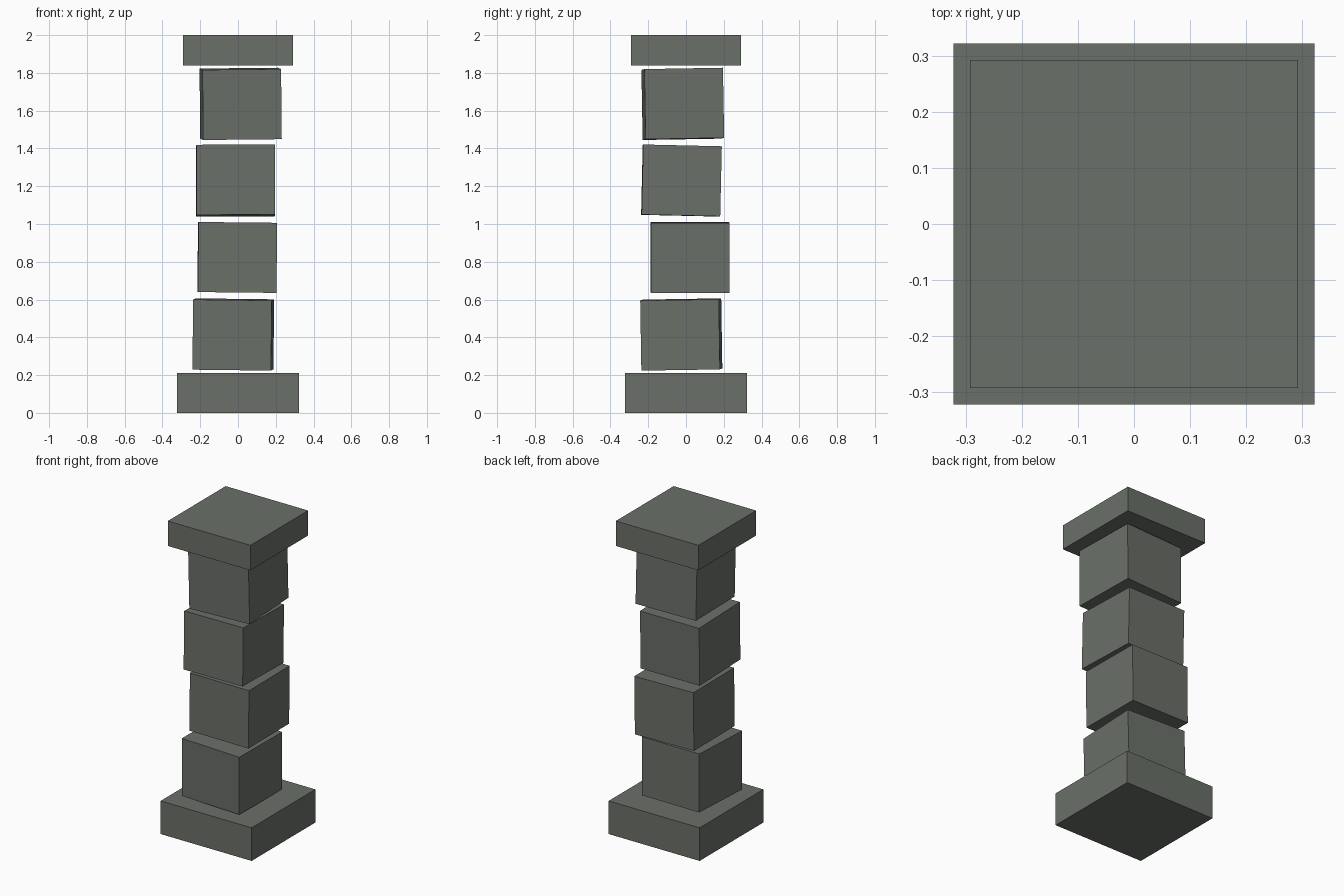
import bpy
from math import radians
from mathutils import Euler

default_cube = bpy.data.objects.get("Cube")
if default_cube:
    bpy.data.objects.remove(default_cube, do_unlink=True)

# Single stone colour
stone = bpy.data.materials.new("grey_green_stone")
stone.use_nodes = True
colour = (0.145, 0.16, 0.138, 1)
stone.diffuse_color = colour
stone.node_tree.nodes["Principled BSDF"].inputs["Base Color"].default_value = colour


def slab(name, size, centre, tilt=(0, 0, 0)):
    """Flat-faced stone box; tilt is in degrees."""
    bpy.ops.mesh.primitive_cube_add(size=1, location=centre)
    box = bpy.context.object
    box.name = name
    box.scale = size
    box.rotation_euler = Euler([radians(a) for a in tilt])
    box.data.materials.append(stone)
    return box


# Square base and cap
slab("base_plinth", (0.644, 0.644, 0.212), (0, 0, 0.106))
slab("top_cap", (0.584, 0.584, 0.16), (0, 0, 1.92))

# Loosely stacked shaft blocks, bottom to top: centre, tilt
blocks = [
    ((-0.025, -0.025, 0.415), (0.9, 0.7, -1.8)),
    ((-0.004, 0.021, 0.823), (0, 0.6, 0.4)),
    ((-0.013, -0.024, 1.23), (-1.3, -0.2, 0.4)),
    ((0.014, -0.017, 1.636), (1.0, -0.6, 2.2)),
]
for number, (centre, tilt) in enumerate(blocks, 1):
    slab(f"shaft_block_{number}", (0.416, 0.416, 0.371), centre, tilt)
